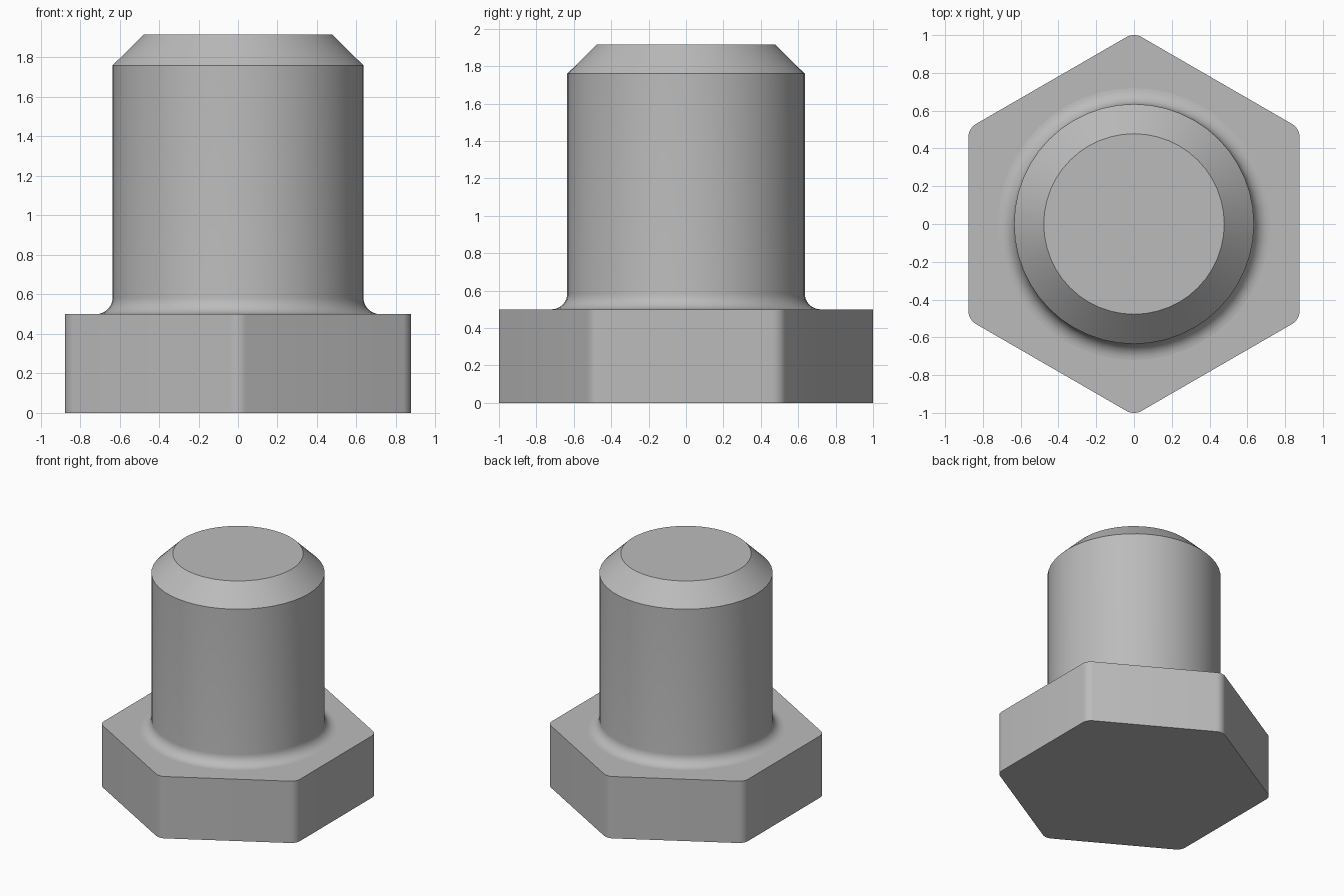
import bpy, bmesh
from math import sin, cos, pi, radians

cube = bpy.data.objects.get("Cube")
if cube:
    bpy.data.objects.remove(cube, do_unlink=True)

GREY = (0.5, 0.5, 0.5, 1)
steel = bpy.data.materials.new("plain grey")
steel.use_nodes = True
steel.diffuse_color = GREY
steel.node_tree.nodes["Principled BSDF"].inputs["Base Color"].default_value = GREY

HEAD_H, SHAFT_R, FILLET = 0.5, 0.635, 0.085


def finish(bm, name):
    bmesh.ops.recalc_face_normals(bm, faces=bm.faces)
    mesh = bpy.data.meshes.new(name)
    bm.to_mesh(mesh)
    bm.free()
    obj = bpy.data.objects.new(name, mesh)
    bpy.context.collection.objects.link(obj)
    mesh.materials.append(steel)
    bpy.ops.object.select_all(action="DESELECT")
    obj.select_set(True)
    bpy.context.view_layer.objects.active = obj
    bpy.ops.object.shade_smooth_by_angle(angle=radians(30))
    return obj


# Hexagonal head: six rounded corners, points facing front and back
bm = bmesh.new()
corner_r = 0.08
inner = (0.877 - corner_r) * 2 / 3 ** 0.5
steps = 6
outline = []
for side in range(6):
    a = pi / 2 + side * pi / 3
    for i in range(steps + 1):
        b = a - pi / 6 + i / steps * pi / 3
        outline.append(bm.verts.new((inner * cos(a) + corner_r * cos(b),
                                     inner * sin(a) + corner_r * sin(b), 0)))
base = bm.faces.new(outline)
top = bmesh.ops.extrude_face_region(bm, geom=[base], use_keep_orig=True)
bmesh.ops.translate(bm, vec=(0, 0, HEAD_H),
                    verts=[v for v in top["geom"] if isinstance(v, bmesh.types.BMVert)])
finish(bm, "hex_head")

# Turned shaft: fillet at the root, straight wall, chamfered end
profile = [(SHAFT_R + FILLET * (1 - sin(t)), HEAD_H + FILLET * (1 - cos(t)))
           for t in (i / 8 * pi / 2 for i in range(9))]
profile += [(SHAFT_R, 1.76), (0.478, 1.915), (0, 1.915)]
bm = bmesh.new()
verts = [bm.verts.new((r, 0, z)) for r, z in profile]
edges = [bm.edges.new(pair) for pair in zip(verts, verts[1:])]
bmesh.ops.spin(bm, geom=verts + edges, cent=(0, 0, 0), axis=(0, 0, 1),
               angle=2 * pi, steps=48, use_duplicate=False)
bmesh.ops.remove_doubles(bm, verts=bm.verts, dist=0.0005)
finish(bm, "shaft")
